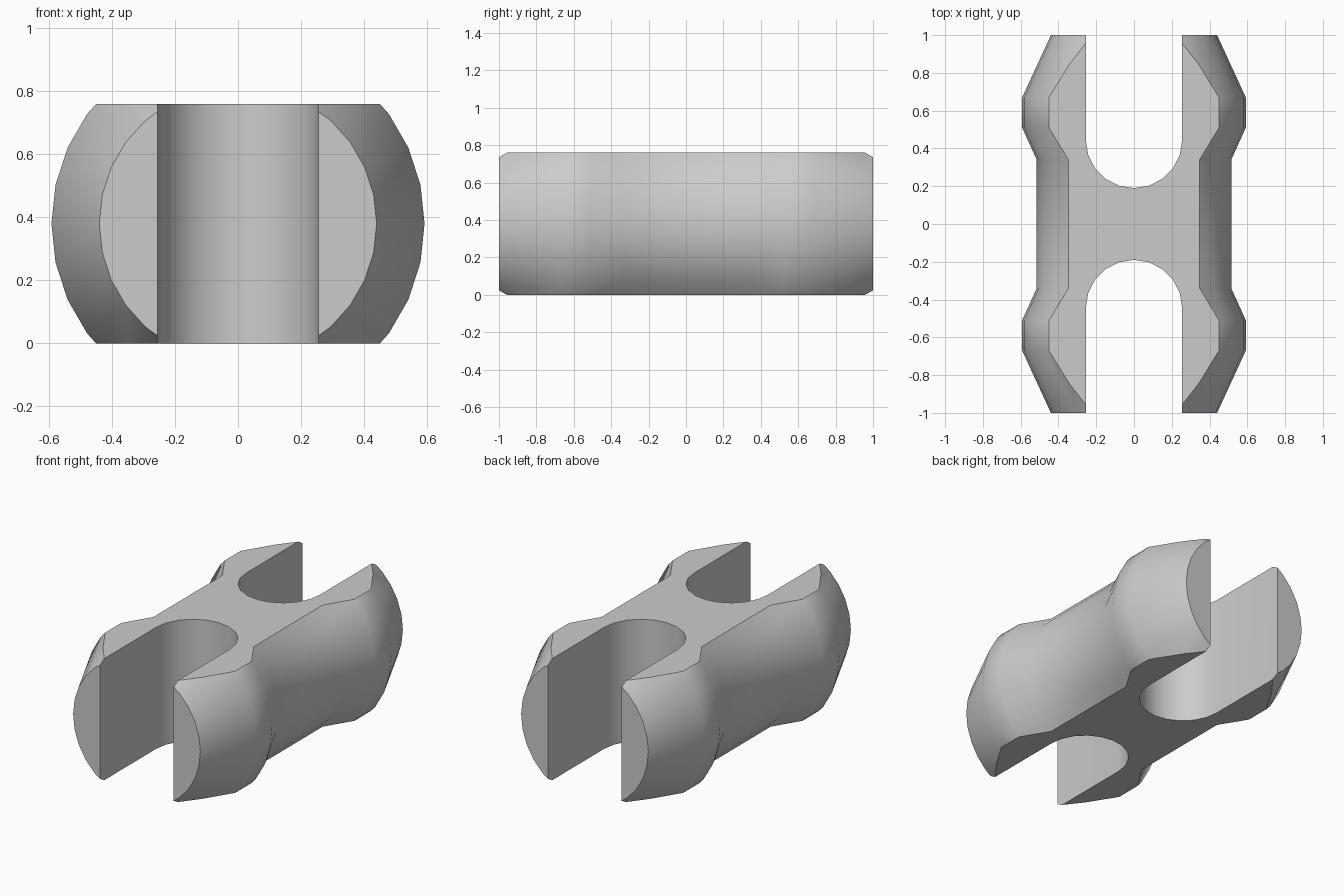
import bpy, bmesh, math
from mathutils import Vector

HEIGHT = 0.76
MID = HEIGHT / 2
SLOT_RADIUS = 0.255
SLOT_CENTRE = 0.445

cube = bpy.data.objects.get("Cube")
if cube:
    bpy.data.objects.remove(cube, do_unlink=True)

grey = bpy.data.materials.new("light grey")
grey.use_nodes = True
colour = (0.6, 0.6, 0.6, 1)
grey.diffuse_color = colour
grey.node_tree.nodes["Principled BSDF"].inputs["Base Color"].default_value = colour


def finish(bm, name):
    bmesh.ops.recalc_face_normals(bm, faces=bm.faces)
    mesh = bpy.data.meshes.new(name)
    bm.to_mesh(mesh)
    bm.free()
    mesh.materials.append(grey)
    obj = bpy.data.objects.new(name, mesh)
    bpy.context.collection.objects.link(obj)
    return obj


def lathe_body(half_profile, sides):
    """Turn a (y, radius) profile around the long axis, then trim top and bottom flat."""
    profile = [(-y, r) for y, r in half_profile] + half_profile[::-1]
    bm = bmesh.new()
    rings = []
    for y, r in profile:
        angles = [math.tau * i / sides for i in range(sides)]
        rings.append([bm.verts.new((r * math.cos(a), y, MID + r * math.sin(a))) for a in angles])
    for a, b in zip(rings, rings[1:]):
        for i in range(sides):
            j = (i + 1) % sides
            bm.faces.new((a[i], a[j], b[j], b[i]))
    bm.faces.new(rings[0])
    bm.faces.new(rings[-1])
    for z, direction in ((0, -1), (HEIGHT, 1)):
        geom = bm.verts[:] + bm.edges[:] + bm.faces[:]
        cut = bmesh.ops.bisect_plane(bm, geom=geom, plane_co=(0, 0, z),
                                     plane_no=(0, 0, direction), clear_outer=True)
        edges = [e for e in cut["geom_cut"] if isinstance(e, bmesh.types.BMEdge)]
        bmesh.ops.contextual_create(bm, geom=edges)
    return finish(bm, "connector_body")


def slot_cutter(side):
    """Upright slot with a round inner end, open towards the given end."""
    steps = 10
    outline = [(SLOT_RADIUS, 1.2)]
    for i in range(steps + 1):
        a = math.pi * i / steps
        outline.append((SLOT_RADIUS * math.cos(a), SLOT_CENTRE - SLOT_RADIUS * math.sin(a)))
    outline.append((-SLOT_RADIUS, 1.2))
    bm = bmesh.new()
    face = bm.faces.new([bm.verts.new((x, y * side, -0.2)) for x, y in outline])
    top = bmesh.ops.extrude_face_region(bm, geom=[face])["geom"]
    verts = [v for v in top if isinstance(v, bmesh.types.BMVert)]
    bmesh.ops.translate(bm, verts=verts, vec=Vector((0, 0, HEIGHT + 0.4)))
    cutter = finish(bm, "slot_cutter")
    cutter.hide_render = True
    return cutter


# Turned body: tapered ends, raised collars and a narrower waist
body = lathe_body([(1, 0.44), (0.67, 0.592), (0.51, 0.592), (0.34, 0.515)], 30)

# Round-ended slots at front and back
bpy.context.view_layer.objects.active = body
body.select_set(True)
for side in (-1, 1):
    cutter = slot_cutter(side)
    mod = body.modifiers.new("slot", "BOOLEAN")
    mod.operation = "DIFFERENCE"
    mod.solver = "EXACT"
    mod.object = cutter
    bpy.ops.object.modifier_apply(modifier=mod.name)
    bpy.data.objects.remove(cutter, do_unlink=True)

# Smooth curved surfaces, keeping the cut edges crisp
bpy.ops.object.shade_smooth_by_angle(angle=math.radians(30))
